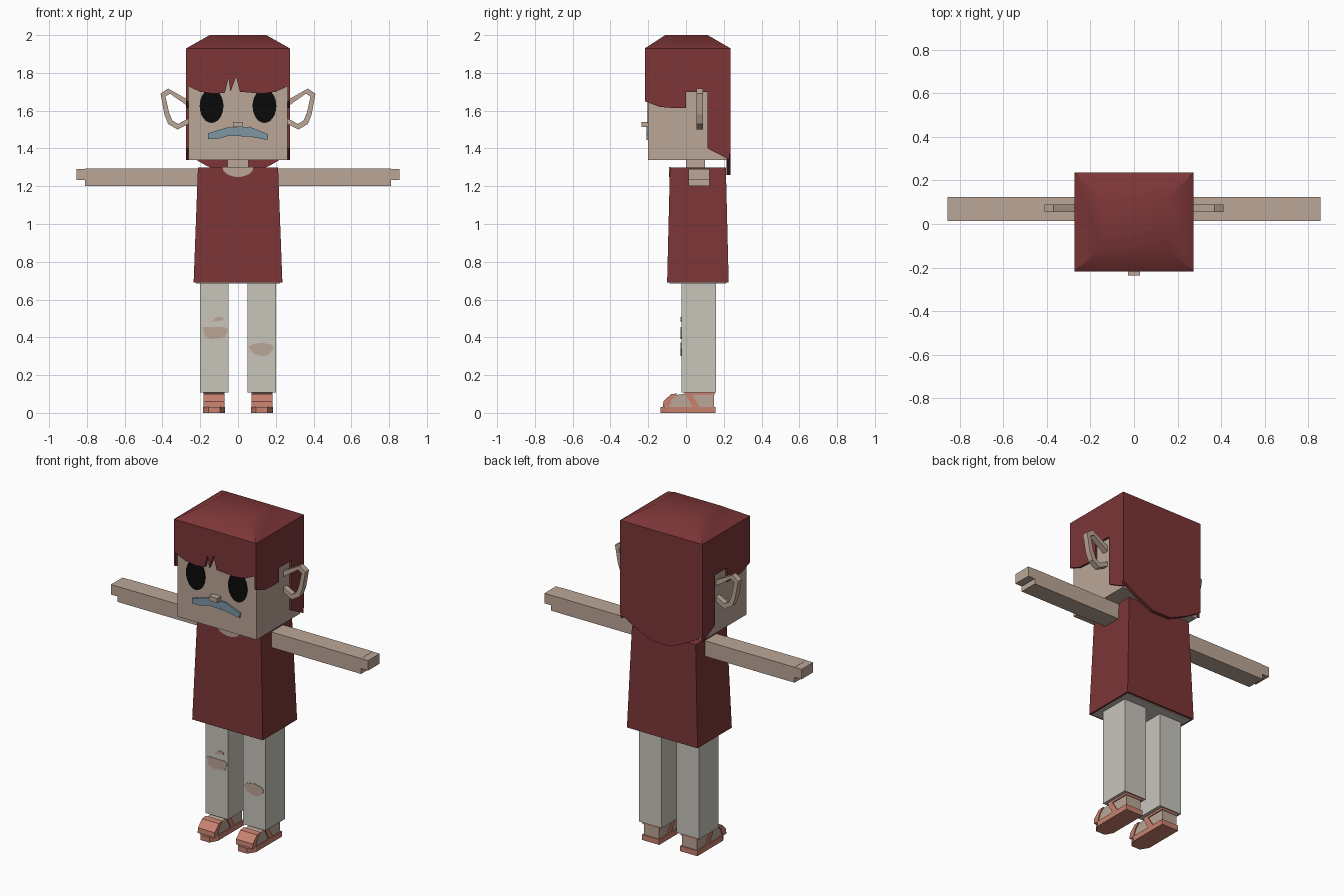
import bpy
import bmesh
import math
from mathutils import Vector

default = bpy.data.objects.get("Cube")
if default:
    bpy.data.objects.remove(default, do_unlink=True)


def material(name, r, g, b):
    mat = bpy.data.materials.new(name)
    mat.use_nodes = True
    mat.diffuse_color = (r, g, b, 1)
    shader = mat.node_tree.nodes["Principled BSDF"]
    shader.inputs["Base Color"].default_value = (r, g, b, 1)
    shader.inputs["Roughness"].default_value = 0.9
    return mat


RED = material("dark red", 0.2, 0.036, 0.038)
SKIN = material("skin", 0.5, 0.38, 0.31)
CLOTH = material("pale grey cloth", 0.58, 0.56, 0.5)
CORAL = material("coral", 0.58, 0.22, 0.16)
BLUE = material("grey blue", 0.21, 0.31, 0.38)
BLACK = material("black", 0.003, 0.003, 0.003)


def finish(name, bm, mat, mirror):
    bmesh.ops.recalc_face_normals(bm, faces=bm.faces)
    mesh = bpy.data.meshes.new(name)
    bm.to_mesh(mesh)
    bm.free()
    mesh.materials.append(mat)
    obj = bpy.data.objects.new(name, mesh)
    bpy.context.collection.objects.link(obj)
    if mirror:
        obj.modifiers.new("Mirror", "MIRROR")
    return obj


def prism(name, mat, axis, lo, hi, points, mirror=False):
    """Extrude a flat outline along one axis."""
    def place(p, depth):
        co = list(p)
        co.insert("xyz".index(axis), depth)
        return Vector(co)

    bm = bmesh.new()
    face = bm.faces.new([bm.verts.new(place(p, lo)) for p in points])
    grown = bmesh.ops.extrude_face_region(bm, geom=[face])["geom"]
    shift = place((0, 0), hi - lo)
    bmesh.ops.translate(bm, vec=shift, verts=[v for v in grown if isinstance(v, bmesh.types.BMVert)])
    return finish(name, bm, mat, mirror)


def taper(name, mat, base, top, z0, z1, mirror=False):
    """Block between two rectangles given as x0, x1, y0, y1."""
    bm = bmesh.new()
    rings = []
    for (x0, x1, y0, y1), z in ((base, z0), (top, z1)):
        corners = ((x0, y0), (x1, y0), (x1, y1), (x0, y1))
        rings.append([bm.verts.new((x, y, z)) for x, y in corners])
    low, high = rings
    bm.faces.new(low)
    bm.faces.new(high)
    for i in range(4):
        j = (i + 1) % 4
        bm.faces.new((low[i], low[j], high[j], high[i]))
    return finish(name, bm, mat, mirror)


def box(name, mat, x0, x1, y0, y1, z0, z1, mirror=False):
    rect = (x0, x1, y0, y1)
    return taper(name, mat, rect, rect, z0, z1, mirror)


def ellipse(cx, cz, rx, rz, start=0, sweep=2 * math.pi, count=24):
    steps = [start + sweep * i / count for i in range(count)]
    return [(cx + rx * math.cos(a), cz + rz * math.sin(a)) for a in steps]


# Head and face
FACE = -0.2
BROW = 1.93
box("head", SKIN, -0.263, 0.263, FACE, 0.216, 1.34, BROW)
box("neck", SKIN, -0.055, 0.055, 0, 0.1, 1.27, 1.345)
box("nose", SKIN, -0.027, 0.027, -0.236, FACE, 1.513, 1.54)
prism("eyes", BLACK, "y", FACE - 0.005, FACE, ellipse(0.14, 1.625, 0.063, 0.09), True)
prism("mouth", BLUE, "y", FACE - 0.009, FACE, [
    (-0.16, 1.45), (-0.16, 1.48), (-0.06, 1.51), (0.06, 1.515),
    (0.16, 1.475), (0.155, 1.445), (0.06, 1.463), (-0.05, 1.467), (-0.11, 1.45)])

# Open ear loops
outer = [(0.26, 1.655), (0.37, 1.717), (0.41, 1.69), (0.39, 1.58), (0.37, 1.53), (0.32, 1.5), (0.26, 1.53)]
inner = [(0.26, 1.62), (0.36, 1.69), (0.384, 1.675), (0.365, 1.59), (0.347, 1.547), (0.317, 1.53), (0.26, 1.56)]
prism("ears", SKIN, "y", 0.055, 0.09, outer + inner[::-1], True)

# Hair: domed cap plus front, side and back panels
W = 0.274
cap = taper("hair_cap", RED, (-W, W, -0.218, 0.236), (-0.15, 0.15, -0.11, 0.115), BROW, 2)
prism("hair_fringe", RED, "y", -0.218, FACE, [
    (-0.265, BROW), (-0.265, 1.73), (-0.2, 1.7), (-0.13, 1.69), (-0.07, 1.695),
    (-0.05, 1.775), (-0.04, 1.7), (-0.01, 1.78), (0.01, 1.7),
    (0.13, 1.69), (0.2, 1.7), (0.265, 1.73), (0.265, BROW)])
prism("hair_sides", RED, "x", 0.262, W, [
    (-0.218, BROW), (-0.218, 1.65), (-0.14, 1.62), (-0.08, 1.615), (0, 1.615),
    (0, 1.7), (0.115, 1.7), (0.115, 1.4), (0.23, 1.34), (0.23, BROW)], True)
back = [(W, BROW), (W, 1.37), (0.17, 1.31), (0.06, 1.26)]
prism("hair_back", RED, "y", 0.215, 0.236, back + [(-x, z) for x, z in back[::-1]])

# Shirt with round neckline
taper("shirt", RED, (-0.235, 0.235, -0.1, 0.226), (-0.212, 0.212, -0.085, 0.211), 0.69, 1.3)
prism("neckline", SKIN, "y", -0.089, -0.083,
      ellipse(0, 1.301, 0.082, 0.052, math.pi, math.pi * 12 / 11, 12)[:12])

# Arms with stepped hands
box("arms", SKIN, 0.19, 0.81, 0.013, 0.125, 1.2, 1.293, True)
box("fingers", SKIN, 0.8, 0.856, 0.014, 0.124, 1.232, 1.292, True)

# Trousers
box("waist", CLOTH, -0.222, 0.222, -0.088, 0.213, 0.685, 0.7)
box("legs", CLOTH, 0.05, 0.2, -0.025, 0.16, 0.108, 0.695, True)


def tear(name, points):
    prism(name, SKIN, "y", -0.028, -0.023, points)


tear("right_knee_tear", [(-0.19, 0.455), (-0.07, 0.455), (-0.052, 0.44), (-0.07, 0.4),
                         (-0.14, 0.39), (-0.175, 0.405)])
tear("small_thigh_tear", [(-0.138, 0.483), (-0.115, 0.508), (-0.08, 0.505), (-0.075, 0.49)])
tear("left_knee_tear", [(0.055, 0.35), (0.08, 0.365), (0.13, 0.372), (0.18, 0.36),
                        (0.19, 0.34), (0.16, 0.307), (0.125, 0.3), (0.08, 0.315)])

# Feet and sandals
prism("feet", SKIN, "x", 0.077, 0.177, [
    (-0.115, 0.025), (-0.115, 0.055), (-0.075, 0.092), (-0.01, 0.1),
    (0, 0.112), (0.148, 0.112), (0.148, 0.025)], True)
prism("sandal_soles", CORAL, "z", 0, 0.032, [
    (0.07, 0.155), (0.184, 0.155), (0.184, -0.09), (0.155, -0.136), (0.095, -0.136), (0.07, -0.09)], True)


def strap(name, points):
    prism(name, CORAL, "x", 0.071, 0.183, points, True)


strap("toe_straps", [(-0.122, 0.03), (-0.12, 0.06), (-0.08, 0.099), (-0.045, 0.103),
                     (-0.075, 0.07), (-0.09, 0.03)])
strap("ankle_straps", [(-0.008, 0.108), (0.025, 0.108), (0.075, 0.03), (0.035, 0.03)])
strap("heel_straps", [(0.02, 0.108), (0.152, 0.108), (0.152, 0.095), (0.028, 0.095)])

# Soften the domed cap only
bpy.ops.object.select_all(action="DESELECT")
cap.select_set(True)
bpy.context.view_layer.objects.active = cap
bpy.ops.object.shade_smooth_by_angle(angle=math.radians(40))
